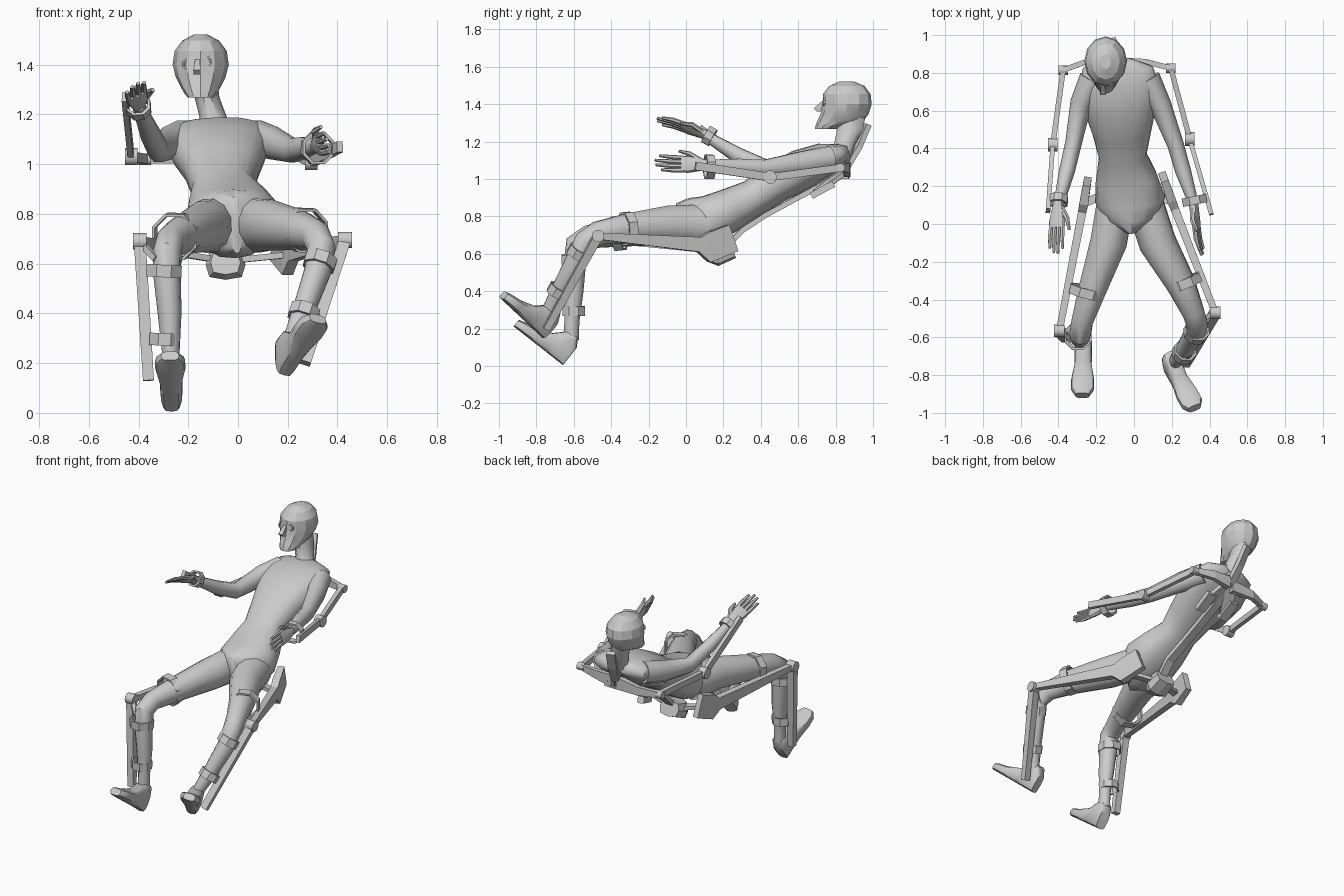
import bpy, bmesh, math
from mathutils import Vector

cube = bpy.data.objects.get("Cube")
if cube:
    bpy.data.objects.remove(cube, do_unlink=True)

UP = Vector((0, 0, 1))
FRONT_UP = Vector((0, -.7, .7))
FRONT = Vector((0, -1, 0))


def finish(name, bm, angle):
    """Turn a bmesh into a named object, smooth below the given angle."""
    bmesh.ops.recalc_face_normals(bm, faces=bm.faces)
    mesh = bpy.data.meshes.new(name)
    bm.to_mesh(mesh)
    bm.free()
    obj = bpy.data.objects.new(name, mesh)
    bpy.context.collection.objects.link(obj)
    bpy.ops.object.select_all(action='DESELECT')
    obj.select_set(True)
    bpy.context.view_layer.objects.active = obj
    if angle:
        bpy.ops.object.shade_smooth_by_angle(angle=math.radians(angle))


def loft(name, sections, hint=UP, n=12, power=1, axis=None, angle=40):
    """Skin sections (x, y, z, half width, half depth); n = 4 gives a box bar."""
    bm = bmesh.new()
    points = [Vector(s[:3]) for s in sections]
    scale, turn = (math.sqrt(2), math.pi / 4) if n == 4 else (1, 0)
    rings = []
    for i, (point, sec) in enumerate(zip(points, sections)):
        before = points[max(i - 1, 0)]
        after = points[min(i + 1, len(points) - 1)]
        tangent = axis
        if tangent is None:
            tangent = Vector()
            for step in (point - before, after - point):
                tangent += step.normalized()
            tangent.normalize()
        side = tangent.cross(hint).normalized()
        depth = side.cross(tangent)
        ring = []
        for k in range(n):
            a = math.tau * k / n + turn
            c, s = (math.copysign(abs(v) ** power, v) for v in (math.cos(a), math.sin(a)))
            ring.append(bm.verts.new(point + scale * (side * c * sec[3] + depth * s * sec[4])))
        rings.append(ring)
    for lower, upper in zip(rings, rings[1:]):
        for k in range(n):
            j = (k + 1) % n
            bm.faces.new((lower[k], lower[j], upper[j], upper[k]))
    bm.faces.new(rings[0])
    bm.faces.new(rings[-1])
    finish(name, bm, angle)


def bar(name, points, width, depth, hint=UP):
    loft(name, [(*p, width, depth) for p in points], hint, n=4, angle=0)


def cuff(name, center, axis, radius, width, thick=.012, n=8):
    """Flat sided hollow band around a limb."""
    bm = bmesh.new()
    axis = Vector(axis).normalized()
    u = axis.orthogonal().normalized()
    v = axis.cross(u)
    loops = []
    for k in range(n):
        a = math.tau * (k + .5) / n
        out = u * math.cos(a) + v * math.sin(a)
        loops.append([bm.verts.new(Vector(center) + out * r + axis * h)
                      for r, h in ((radius, -width), (radius, width),
                                   (radius - thick, width), (radius - thick, -width))])
    for k in range(n):
        p, q = loops[k], loops[(k + 1) % n]
        for i in range(4):
            j = (i + 1) % 4
            bm.faces.new((p[i], p[j], q[j], q[i]))
    finish(name, bm, 0)


def joint(name, center, radius, half):
    x, y, z = center
    loft(name, [(x - half, y, z, radius, radius), (x + half, y, z, radius, radius)], n=10)


def foot(name, heel, forward, up):
    """Shoe with a flat sole: distance along, half width, height."""
    heel, f, up = Vector(heel), Vector(forward).normalized(), Vector(up)
    up = (up - f * up.dot(f)).normalized()
    profile = [(0, .036, .12), (.03, .045, .17), (.09, .046, .16), (.15, .046, .1),
               (.24, .061, .066), (.3, .06, .055), (.335, .036, .045)]
    rows = [(*(heel + f * t + up * h / 2), w, h / 2) for t, w, h in profile]
    loft(name, rows, up, n=12, power=.6, axis=f)


def hand(name, wrist, forward, thumb_side):
    """Flat palm, four fingers and a thumb."""
    w, f = Vector(wrist), Vector(forward).normalized()
    s = Vector(thumb_side)
    s = (s - f * s.dot(f)).normalized()
    flat = f.cross(s)
    rows = [(0, .026, .024), (.05, .038, .022), (.1, .048, .02), (.14, .046, .015)]
    loft(name + "_palm", [(*(w + f * t), a, b) for t, a, b in rows], flat, n=10, power=.8)
    for i, length in enumerate((.13, .155, .15, .12)):
        root = w + f * .125 + s * (.035 - .023 * i)
        tip = root + f * length + s * (.004 - .003 * i) - flat * .012
        mid = root.lerp(tip, .5) + flat * .006
        loft(f"{name}_finger_{i + 1}", [(*root, .0125, .013), (*mid, .012, .012),
                                        (*tip, .008, .007)], flat, n=6)
    base, knuckle, end = (w + f * t + s * d for t, d in ((.03, .02), (.09, .058), (.15, .066)))
    end -= flat * .02
    loft(name + "_thumb", [(*base, .016, .016), (*knuckle, .014, .014), (*end, .008, .008)],
         flat, n=6)


# Torso, neck and head
loft("torso", [(-.01, -.045, .755, .025, .115), (-.015, .035, .76, .145, .14),
               (-.02, .13, .785, .187, .13), (-.04, .24, .837, .165, .117),
               (-.06, .36, .9, .127, .1), (-.065, .48, .98, .155, .108),
               (-.075, .62, 1.05, .195, .112), (-.08, .74, 1.105, .213, .09),
               (-.085, .83, 1.135, .185, .055), (-.085, .87, 1.15, .08, .03)],
     FRONT_UP, n=16, power=.85, angle=50)
loft("neck", [(-.08, .82, 1.1, .075, .06), (-.1, .85, 1.19, .055, .06),
              (-.125, .88, 1.27, .05, .075), (-.145, .88, 1.36, .06, .08)], FRONT, n=10, axis=UP)
head_rings = [(1.268, .69, .81, .052), (1.285, .692, .87, .066), (1.31, .702, .95, .08),
              (1.35, .72, .977, .1), (1.4, .73, .993, .113), (1.455, .733, .987, .105),
              (1.497, .765, .955, .074), (1.521, .82, .9, .028)]
loft("head", [(-.15, (a + b) / 2, z, w, (b - a) / 2) for z, a, b, w in head_rings],
     FRONT, n=12, axis=UP, angle=22)
loft("nose", [(-.163, .738, 1.42, .009, .006), (-.165, .712, 1.378, .015, .029),
              (-.165, .714, 1.36, .013, .014)], FRONT, n=4, axis=UP, angle=0)
for side, x, y, z in (("right", -.203, .756, 1.402), ("left", -.125, .742, 1.412)):
    cuff(side + "_eye_socket", (x, y, z), FRONT, .022, .008, .006)
    loft(side + "_eye", [(x, y + .02, z, .017, .017), (x, y - .004, z, .012, .012)], n=8)

# Legs and feet
loft("right_leg", [(-.1, .1, .755, .1, .115), (-.135, -.1, .75, .1, .105),
                   (-.225, -.36, .715, .075, .08), (-.275, -.52, .69, .058, .064),
                   (-.285, -.585, .65, .058, .062), (-.285, -.595, .55, .055, .06),
                   (-.275, -.6, .4, .048, .052), (-.27, -.61, .24, .035, .04),
                   (-.27, -.615, .14, .036, .042)], FRONT_UP)
loft("left_leg", [(.06, .1, .755, .1, .115), (.125, -.1, .755, .1, .105),
                  (.25, -.32, .735, .078, .082), (.315, -.47, .71, .06, .066),
                  (.335, -.54, .665, .058, .06), (.32, -.58, .57, .055, .06),
                  (.27, -.66, .43, .047, .05), (.22, -.725, .31, .035, .04),
                  (.21, -.74, .25, .036, .042)], FRONT_UP)
foot("right_foot", (-.267, -.658, .005), (-.02, -.79, .62), (0, .6, .8))
foot("left_foot", (.188, -.768, .15), (.14, -.23, .22), (.015, .04, .135))

# Arms and hands
loft("right_arm", [(-.22, .77, 1.11, .07, .07), (-.28, .64, 1.085, .058, .068),
                   (-.32, .43, 1.055, .044, .05), (-.355, .28, 1.125, .042, .044),
                   (-.4, .1, 1.235, .027, .027)], n=10)
loft("left_arm", [(.07, .77, 1.11, .07, .07), (.14, .63, 1.085, .058, .068),
                  (.22, .42, 1.055, .044, .05), (.26, .28, 1.065, .042, .046),
                  (.315, .11, 1.075, .027, .03)], n=10)
hand("right_hand", (-.4, .11, 1.235), (-.02, -.28, .1), (1, 0, .55))
hand("left_hand", (.315, .11, 1.075), (.035, -.28, .01), (-.3, 0, 1))

# Limb cuffs
cuff("right_wrist_cuff", (-.4, .125, 1.23), (-.1, -.9, .5), .053, .022)
cuff("left_wrist_cuff", (.32, .125, 1.065), (.2, -1, 0), .07, .022)
cuff("right_thigh_cuff", (-.25, -.36, .71), (-.25, -1, -.12), .1, .025)
cuff("left_thigh_cuff", (.27, -.31, .735), (.4, -1, -.1), .095, .025)
cuff("right_upper_shin_cuff", (-.298, -.595, .57), (.05, 0, 1), .077, .025)
cuff("right_lower_shin_cuff", (-.295, -.6, .295), (.05, 0, 1), .066, .025)
cuff("left_upper_shin_cuff", (.33, -.57, .605), (.3, .5, .9), .068, .025)
cuff("left_lower_shin_cuff", (.265, -.68, .4), (.3, .5, .9), .064, .025)

# Leg frames, flaring into hip plates
legs = {
    "right": ((-.395, -.565, .69), (-.36, -.61, .13), [(-.275, .06, .65), (-.265, .11, .645),
                                                    (-.247, .225, .685)]),
    "left": ((.43, -.47, .695), (.27, -.745, .2), [(.22, .07, .65), (.2, .12, .635),
                                                 (.155, .25, .685)]),
}
for side, (knee, ankle, hip) in legs.items():
    sizes = ((.022, .04), (.024, .08), (.02, .075))
    loft(side + "_thigh_frame", [(*knee, .018, .018)] + [(*p, *s) for p, s in zip(hip, sizes)],
         n=4, angle=0)
    loft(side + "_shin_frame", [(*knee, .024, .024), (*ankle, .022, .018)], FRONT, n=4, angle=0)
    joint(side + "_knee_joint", knee, .034, .028)
    bar(side + "_hip_link", [(-.05, .2, .61), hip[1]], .022, .012)
    cuff_x = -.33 if side == "right" else .33
    bar(side + "_knee_link", [knee, (cuff_x, knee[1] - .05, .62)], .012, .012)

# Arm frames hung from the shoulder yoke
arms = {
    "right": [(-.09, .85, 1.04), (-.25, .86, 1.03), (-.375, .815, 1.02),
              (-.43, .42, 1.03), (-.455, .07, 1.27)],
    "left": [(-.06, .86, 1.05), (.06, .86, 1.06), (.195, .825, 1.06),
             (.295, .45, 1.01), (.41, .05, 1.07)],
}
for side, (root, wing, shoulder, elbow, end) in arms.items():
    loft(side + "_shoulder_yoke", [(*root, .02, .04), (*wing, .014, .028),
                                   (*shoulder, .014, .018)], n=4, angle=0)
    joint(side + "_shoulder_joint", shoulder, .025, .025)
    bar(side + "_upper_arm_frame", [shoulder, elbow], .014, .02)
    bar(side + "_forearm_frame", [elbow, end], .012, .022)
    joint(side + "_elbow_joint", elbow, .036, .025)
    pad_x = -.16 if side == "right" else .02
    bar(side + "_back_strap", [root, (pad_x, .7, .93)], .035, .012)
    bar(side + "_back_pad", [(pad_x, .79, .975), (pad_x, .67, .91)], .032, .018)

# Spine rail and pelvis pack
bar("spine_rail", [(-.12, .97, 1.29), (-.1, .92, 1.17), (-.08, .86, 1.06), (-.075, .72, .965),
                   (-.07, .56, .88), (-.06, .42, .805), (-.04, .3, .725), (-.045, .2, .62)],
    .028, .014)
loft("pelvis_pack", [(-.05, .13, .605, .06, .05), (-.05, .17, .595, .08, .06),
                     (-.05, .25, .625, .07, .05)], n=8, power=.6, angle=0)
